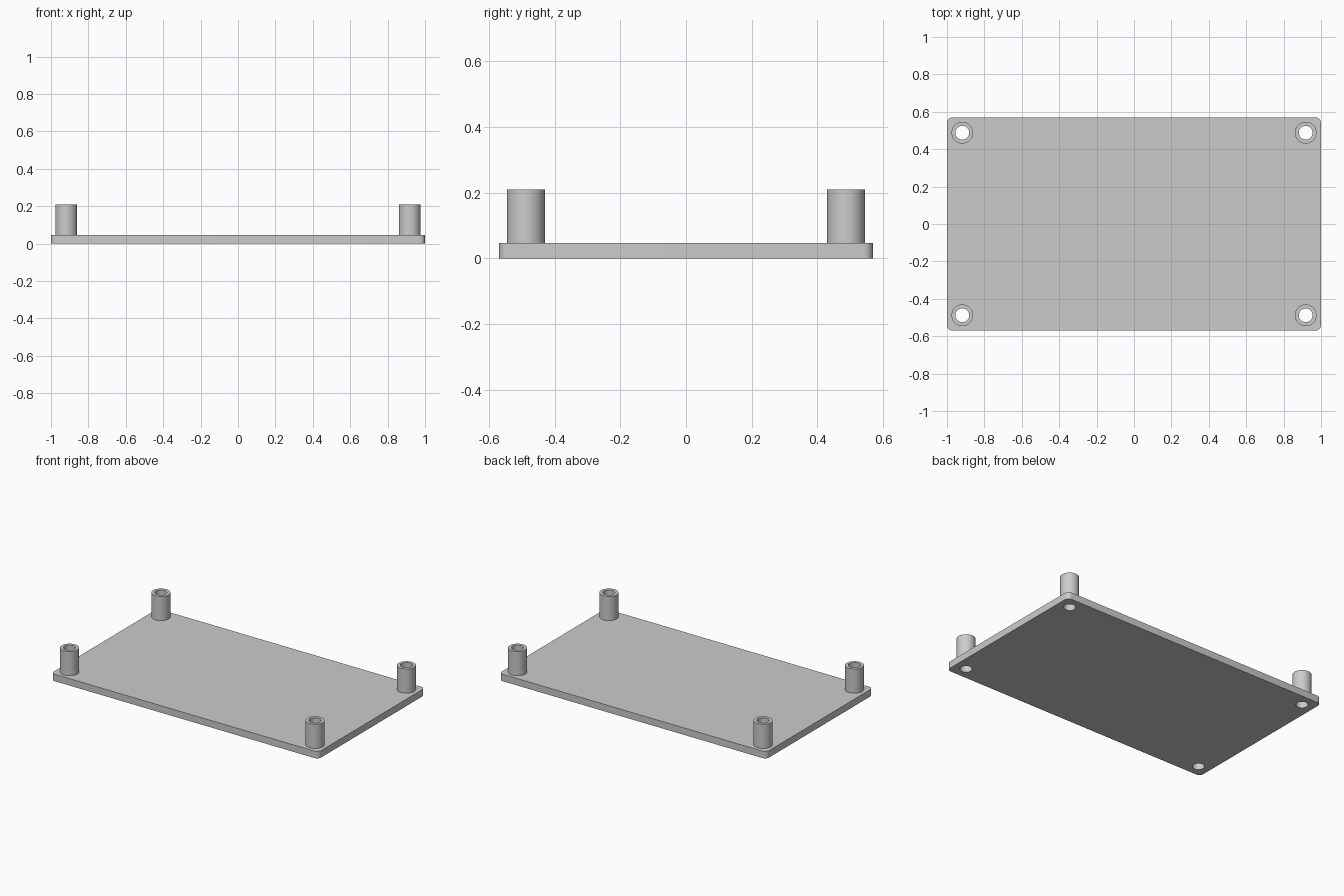
import bpy, bmesh
from math import radians, cos, sin, pi

cube = bpy.data.objects.get("Cube")
if cube:
    bpy.data.objects.remove(cube, do_unlink=True)

HALF_X, HALF_Y, THICK, CORNER = 1.0, 0.57, 0.047, 0.03
POST_X, POST_Y, POST_TOP = 0.918, 0.488, 0.21
POST_R, HOLE_R, SIDES = 0.058, 0.037, 48

grey = bpy.data.materials.new("light_grey")
grey.use_nodes = True
color = (0.6, 0.6, 0.6, 1)
grey.diffuse_color = color
grey.node_tree.nodes["Principled BSDF"].inputs["Base Color"].default_value = color


def arc(cx, cy, r, start, sweep, steps):
    return [(cx + r * cos(start + sweep * i / steps),
             cy + r * sin(start + sweep * i / steps)) for i in range(steps + 1)]


def prism(name, outline, z0, z1):
    bm = bmesh.new()
    base = bm.faces.new([bm.verts.new((x, y, z0)) for x, y in outline])
    top = bmesh.ops.extrude_face_region(bm, geom=[base], use_keep_orig=True)
    for v in top["geom"]:
        if isinstance(v, bmesh.types.BMVert):
            v.co.z = z1
    bmesh.ops.recalc_face_normals(bm, faces=bm.faces)
    return add(name, bm)


def add(name, bm):
    mesh = bpy.data.meshes.new(name)
    bm.to_mesh(mesh)
    bm.free()
    mesh.materials.append(grey)
    obj = bpy.data.objects.new(name, mesh)
    bpy.context.collection.objects.link(obj)
    return obj


def smooth(obj):
    bpy.ops.object.select_all(action="DESELECT")
    obj.select_set(True)
    bpy.context.view_layer.objects.active = obj
    bpy.ops.object.shade_smooth_by_angle(angle=radians(30))


# Base plate with rounded corners
outline = []
for i, (sx, sy) in enumerate([(1, 1), (-1, 1), (-1, -1), (1, -1)]):
    outline += arc(sx * (HALF_X - CORNER), sy * (HALF_Y - CORNER),
                   CORNER, i * pi / 2, pi / 2, 8)
plate = prism("base_plate", outline, 0, THICK)

places = [("front_right", -1, -1), ("front_left", 1, -1),
          ("back_right", -1, 1), ("back_left", 1, 1)]
for label, sx, sy in places:
    x, y = sx * POST_X, sy * POST_Y

    # Screw hole through the plate
    cutter = prism("hole_cutter", arc(x, y, HOLE_R, 0, 2 * pi, SIDES)[:-1], -0.1, 0.1)
    cutter.hide_render = True
    cut = plate.modifiers.new("screw_hole", "BOOLEAN")
    cut.operation, cut.solver, cut.object = "DIFFERENCE", "EXACT", cutter
    bpy.context.view_layer.objects.active = plate
    bpy.ops.object.modifier_apply(modifier=cut.name)
    bpy.data.objects.remove(cutter, do_unlink=True)

    # Hollow standoff above the hole
    bm = bmesh.new()
    profile = [(HOLE_R, THICK), (HOLE_R, POST_TOP), (POST_R, POST_TOP), (POST_R, THICK)]
    rings = [[bm.verts.new((px, py, z)) for px, py in arc(0, 0, r, 0, 2 * pi, SIDES)[:-1]]
             for r, z in profile]
    for a, b in zip(rings, rings[1:]):
        for i in range(SIDES):
            j = (i + 1) % SIDES
            bm.faces.new((a[i], b[i], b[j], a[j]))
    bmesh.ops.recalc_face_normals(bm, faces=bm.faces)
    post = add(label + "_standoff", bm)
    post.location = (x, y, 0)
    smooth(post)

smooth(plate)
